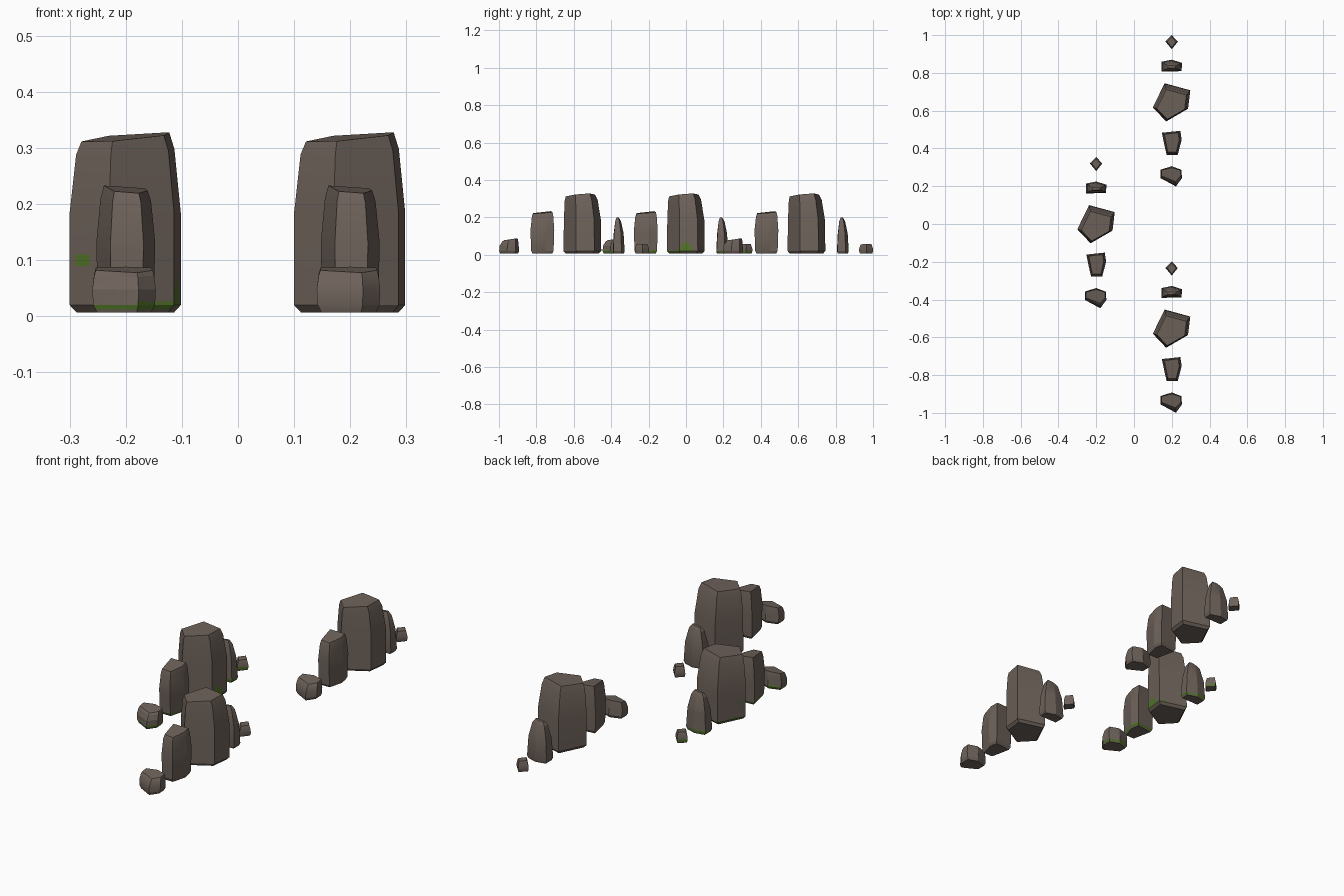
import bpy, bmesh, math

if "Cube" in bpy.data.objects:
    bpy.data.objects.remove(bpy.data.objects["Cube"])


def material(name, rgb):
    m = bpy.data.materials.new(name)
    m.diffuse_color = (*rgb, 1)
    m.use_nodes = True
    m.node_tree.nodes["Principled BSDF"].inputs["Base Color"].default_value = m.diffuse_color
    return m


STONE = material("brown stone", (0.155, 0.122, 0.103))
MOSS = material("green moss", (0.085, 0.18, 0.02))


def mossy(c, n, large):
    """Ragged moss line around the foot, with a climbing patch and a spot."""
    if abs(n.z) > 0.6:
        return False
    line = .021 + .005 * math.sin(70 * c.x + 45 * c.y)
    if large and c.x > .06:
        line = max(line, .075 - 1.2 * abs(c.y), .05 - 1.6 * abs(c.y + .08))
    spot = large and -.09 < c.x < -.065 and c.y < 0 and .09 < c.z < .11
    return spot or .011 < c.z < line


def add_moss(bm, large):
    """Cut the lower part into small faces and colour them by rule."""
    bmesh.ops.triangulate(bm, faces=bm.faces[:])
    cuts = [((0, 0, z), (0, 0, 1)) for z in (.012, .02, .026, .036, .05, .065, .09, .11)]
    if large:
        cuts += [((0, i * .015, 0), (0, 1, 0)) for i in range(-6, 5)]
        cuts += [((i * .03 - .09, 0, 0), (1, 0, 0)) for i in range(6)]
        cuts.append(((-.065, 0, 0), (1, 0, 0)))
    for co, no in cuts:
        low = [f for f in bm.faces if min(v.co.z for v in f.verts) < .115]
        geom = set(low)
        for f in low:
            geom.update(f.edges)
            geom.update(f.verts)
        bmesh.ops.bisect_plane(bm, geom=list(geom), dist=1e-5, plane_co=co, plane_no=no)
    bm.normal_update()
    for f in bm.faces:
        f.material_index = int(mossy(f.calc_center_median(), f.normal, large))


def lerp(a, b, t):
    return a + (b - a) * t


def rock(name, cy, height, outline, mid, top, tilt=(0, 0), shift=0):
    """Stack scaled copies of the outline: foot, base, belly, shoulder, top."""
    rings = [(.007, .88, .88, 0), (.02, 1, 1, 0), (height * .58, *mid, 0),
             (height * .93 - .004, lerp(mid[0], top[0], .55), lerp(mid[1], top[1], .55), .6),
             (height, *top, 1)]
    for group, gx, gy in (("left", -.2, 0), ("back", .2, .645), ("front", .2, -.553)):
        bm = bmesh.new()
        loops = [[bm.verts.new((x * sx, cy + y * sy + shift * t,
                                z + t * (tilt[0] * x + tilt[1] * y)))
                  for x, y in outline] for z, sx, sy, t in rings]
        n = len(outline)
        for a, b in zip(loops, loops[1:]):
            for i in range(n):
                j = (i + 1) % n
                bm.faces.new((a[i], a[j], b[j], b[i]))
        bm.faces.new(loops[0][::-1])
        bm.faces.new(loops[-1])
        bmesh.ops.recalc_face_normals(bm, faces=bm.faces[:])
        if group == "left":                 # only the left row is mossy
            add_moss(bm, name == "large_boulder")
        me = bpy.data.meshes.new(name)
        bm.to_mesh(me)
        bm.free()
        me.materials.append(STONE)
        me.materials.append(MOSS)
        ob = bpy.data.objects.new(f"{group}_{name}", me)
        ob.location = (gx, gy, 0)
        bpy.context.collection.objects.link(ob)


# The five rocks of a row
rock("large_boulder", 0, .319,
     [(-.10, -.028), (-.03, -.102), (.086, -.035), (.098, .063), (-.038, .10)],
     (1, .98), (.79, .78), (.06, .05), -.011)
rock("tall_boulder", -.215, .226,
     [(-.05, .05), (-.037, -.012), (-.026, -.06), (.03, -.06), (.05, .015), (.043, .06)],
     (1.05, 1.06), (.78, .86), (-.06, .08), .002)
rock("front_stone", -.393, .083,
     [(-.058, -.01), (.022, -.053), (.052, -.01), (.05, .035), (0, .054), (-.058, .036)],
     (1.03, .95), (.92, .68), (0, .1), .009)
rock("wedge_stone", .19, .197,
     [(-.054, -.028), (.052, -.026), (.054, .018), (0, .035), (-.054, .024)],
     (.9, .84), (.38, .22), (.06, 0), -.003)
rock("pebble", .318, .057,
     [(-.034, .003), (0, -.038), (.032, .002), (0, .037)],
     (.97, .98), (.7, .74), (0, .03))

# Soft shading with crisp edges
for ob in bpy.data.objects:
    ob.select_set(True)
bpy.context.view_layer.objects.active = bpy.data.objects[0]
bpy.ops.object.shade_smooth_by_angle(angle=math.radians(22))
